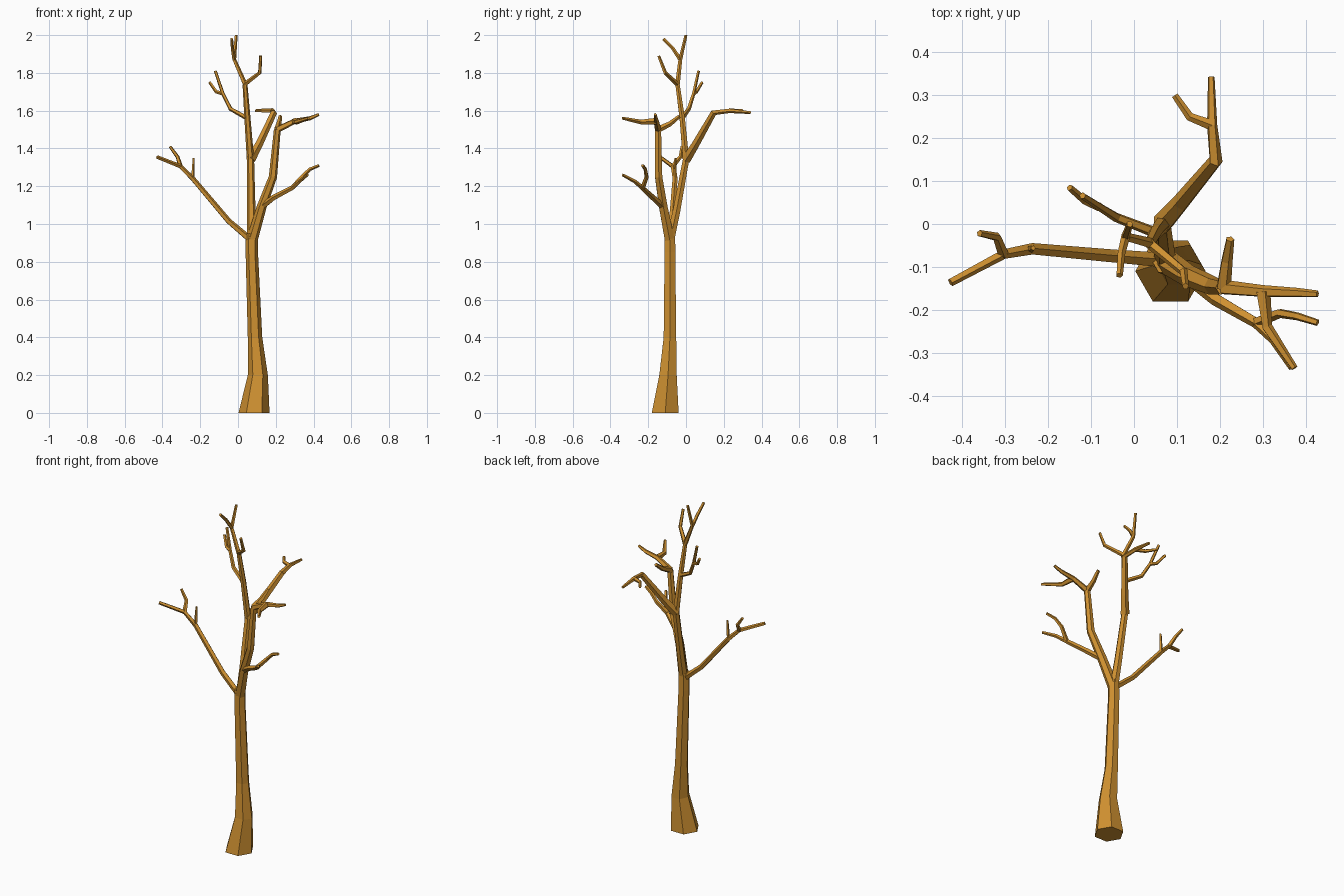
import bpy, bmesh
from math import tau
from mathutils import Matrix, Vector

default_cube = bpy.data.objects.get("Cube")
if default_cube:
    bpy.data.objects.remove(default_cube, do_unlink=True)

# Single bark colour
bark = bpy.data.materials.new("golden_brown_bark")
bark.use_nodes = True
bark_colour = (0.62, 0.28, 0.03, 1)
bark.diffuse_color = bark_colour
bark_shader = bark.node_tree.nodes["Principled BSDF"]
bark_shader.inputs["Base Color"].default_value = bark_colour

# Shared branch thicknesses
BOUGH, BRANCH, TWIG, TIP = .026, .018, .013, .008


def cross_section(bm, centre, along, side, radius, sides):
    """Add one ring of vertices around a joint of a limb."""
    ring = []
    for step in range(sides):
        turn = Matrix.Rotation(tau * step / sides, 3, along)
        ring.append(bm.verts.new(centre + turn @ side * radius))
    return ring


def limb(name, *joints, thick=TWIG, thin=TIP, sides=5, flare=1, level_foot=False):
    """Sweep a faceted, tapering limb through its joints and return them."""
    path = [Vector(joint) for joint in joints]
    last = len(path) - 1
    first_heading = (path[1] - path[0]).normalized()
    # Start the cross-section on an axis that is not parallel to the limb
    side = Vector((1, 0, 0)) if abs(first_heading.x) < .9 else Vector((0, 0, 1))
    bm = bmesh.new()
    rings = []
    for index, centre in enumerate(path):
        along = path[min(index + 1, last)] - path[max(index - 1, 0)]
        if level_foot and index == 0:
            along = Vector((0, 0, 1))
        along.normalize()
        side = (side - along * side.dot(along)).normalized()
        radius = thin + (thick - thin) * (1 - index / last) ** flare
        rings.append(cross_section(bm, centre, along, side, radius, sides))
    for lower, upper in zip(rings, rings[1:]):
        for step in range(sides):
            following = (step + 1) % sides
            bm.faces.new((lower[step], lower[following], upper[following], upper[step]))
    bm.faces.new(reversed(rings[0]))
    bm.faces.new(rings[-1])
    mesh = bpy.data.meshes.new(name)
    bm.to_mesh(mesh)
    bm.free()
    mesh.materials.append(bark)
    bpy.context.collection.objects.link(bpy.data.objects.new(name, mesh))
    return path


# Trunk with a flared foot
trunk = limb("trunk", (.085, -.11, 0), (.105, -.095, .2), (.09, -.085, .4),
             (.073, -.085, .85), (.073, -.085, .95),
             thick=.082, thin=.032, sides=6, flare=3, level_foot=True)
fork = trunk[-1] - Vector((0, 0, .04))

# Central leader rising from the fork, with its crown twigs
leader = limb("leader", fork, (.07, -.05, 1.07), (.066, 0, 1.34),
              (.05, -.02, 1.56), (.037, -.045, 1.74),
              thick=BOUGH, thin=TWIG, sides=6)
crown = limb("crown_twig", leader[-1], (-.02, -.03, 1.87), (-.01, 0, 2))
limb("crown_front_twig", crown[1], (-.03, -.07, 1.93), (-.034, -.12, 1.98), thick=.011)
limb("crown_left_twig", leader[-1], (.115, -.11, 1.8), (.12, -.145, 1.89))

# Upper right twig and its fork
upper = limb("upper_right_twig", leader[3], (-.04, .015, 1.61),
             (-.08, .04, 1.69), (-.12, .066, 1.81))
limb("upper_right_fork", upper[2], (-.115, .055, 1.7), (-.15, .085, 1.75), thick=.011)

# Back branch and its fork
back = limb("back_branch", leader[2], (.11, .05, 1.42), (.19, .147, 1.59),
            (.182, .23, 1.6), (.18, .343, 1.59), thick=BOUGH, thin=TIP)
limb("back_fork", back[3], (.13, .25, 1.6), (.095, .3, 1.6))

# Long right branch with a fork and a small spur
right = limb("right_branch", fork, (-.05, -.075, 1.015), (-.24, -.058, 1.24),
             (-.305, -.07, 1.305), (-.428, -.136, 1.354), thick=BRANCH, thin=.01)
limb("right_fork", right[3], (-.32, -.03, 1.355), (-.36, -.022, 1.41))
limb("right_spur", right[2], (-.235, -.056, 1.35), thick=.01, thin=.006)

# Left limb, its back spur and its two outer twigs
left = limb("left_limb", fork, (.125, -.12, 1.09), (.185, -.145, 1.25),
            (.208, -.148, 1.5), thick=.03, thin=BRANCH, sides=6)
limb("left_limb_spur", left[-1], (.216, -.085, 1.53), (.224, -.035, 1.57),
     thick=BRANCH, thin=.01)
outer = limb("left_limb_twig", left[-1], (.3, -.157, 1.545),
             (.38, -.16, 1.56), (.428, -.163, 1.58), thick=BRANCH)
limb("left_limb_front_twig", outer[1], (.31, -.24, 1.54), (.374, -.336, 1.56), thick=BRANCH)

# Low left branch and its fork
low = limb("low_left_branch", left[1], (.19, -.175, 1.14), (.285, -.23, 1.19),
           (.325, -.27, 1.225), (.368, -.335, 1.26), thick=BRANCH)
limb("low_left_fork", low[2], (.34, -.208, 1.25), (.38, -.215, 1.29), (.428, -.23, 1.31))
